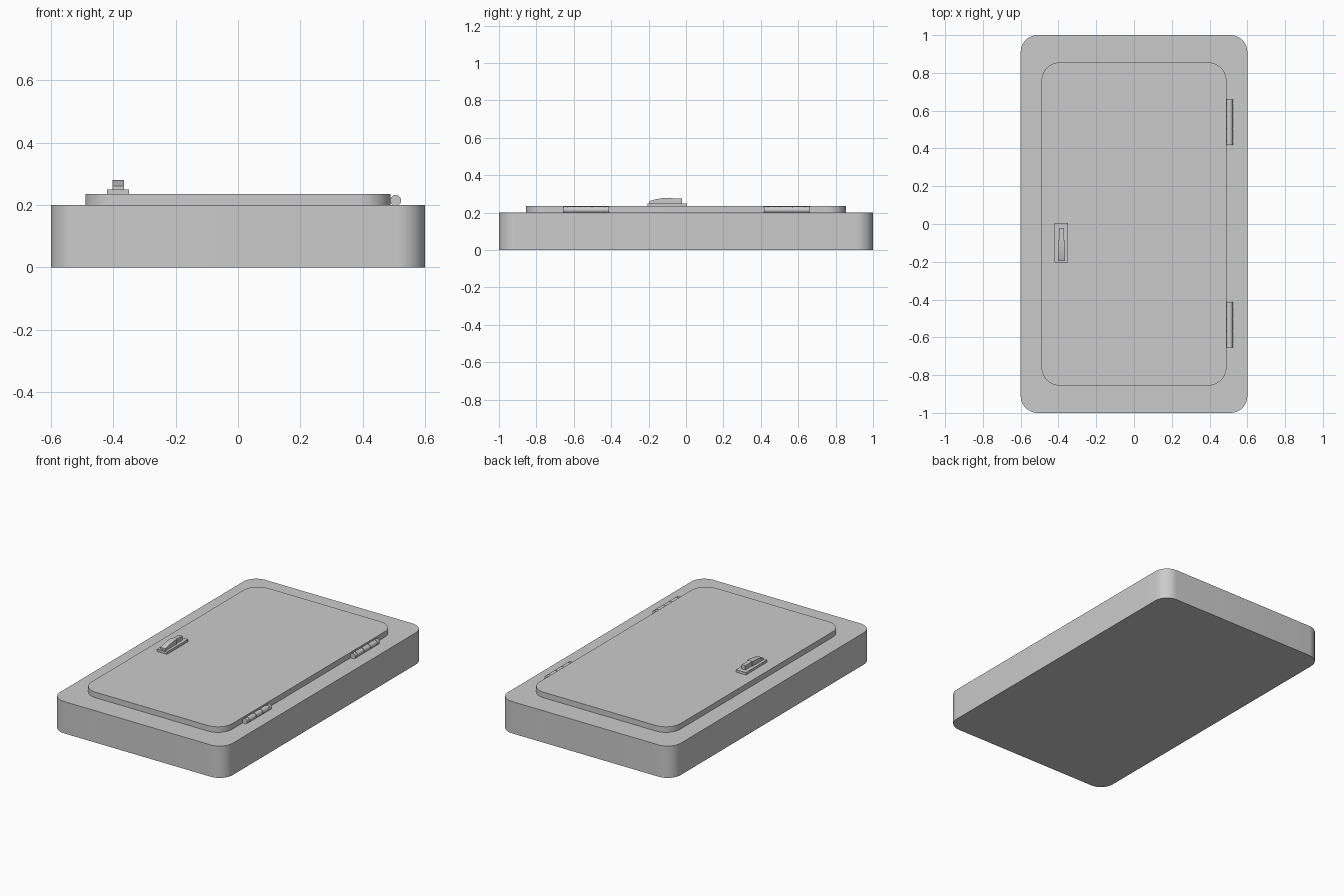
import bpy, bmesh, math

cube = bpy.data.objects.get("Cube")
if cube:
    bpy.data.objects.remove(cube, do_unlink=True)

grey = bpy.data.materials.new("plain_grey")
grey.use_nodes = True
GREY = (0.6, 0.6, 0.6, 1)
grey.diffuse_color = GREY
grey.node_tree.nodes["Principled BSDF"].inputs["Base Color"].default_value = GREY


def prism(name, points, offset):
    """Extrude a closed 3D outline along an offset vector."""
    bm = bmesh.new()
    face = bm.faces.new([bm.verts.new(p) for p in points])
    out = bmesh.ops.extrude_face_region(bm, geom=[face])
    verts = [g for g in out["geom"] if isinstance(g, bmesh.types.BMVert)]
    bmesh.ops.translate(bm, verts=verts, vec=offset)
    bmesh.ops.recalc_face_normals(bm, faces=bm.faces)
    mesh = bpy.data.meshes.new(name)
    bm.to_mesh(mesh)
    bm.free()
    mesh.materials.append(grey)
    obj = bpy.data.objects.new(name, mesh)
    bpy.context.collection.objects.link(obj)
    bpy.ops.object.select_all(action="DESELECT")
    obj.select_set(True)
    bpy.context.view_layer.objects.active = obj
    bpy.ops.object.shade_smooth_by_angle(angle=math.radians(25))
    return obj


def rounded_slab(name, half_x, half_y, radius, z0, z1, steps=12):
    points = []
    for quarter, (sx, sy) in enumerate([(1, 1), (-1, 1), (-1, -1), (1, -1)]):
        for i in range(steps + 1):
            a = (quarter + i / steps) * math.pi / 2
            points.append((sx * (half_x - radius) + radius * math.cos(a),
                           sy * (half_y - radius) + radius * math.sin(a), z0))
    return prism(name, points, (0, 0, z1 - z0))


def block(name, x0, x1, y0, y1, z0, z1):
    return prism(name, [(x0, y0, z0), (x1, y0, z0), (x1, y1, z0), (x0, y1, z0)],
                 (0, 0, z1 - z0))


def rod(name, x, z, radius, y0, y1, sides=32):
    ring = [i * 2 * math.pi / sides for i in range(sides)]
    return prism(name, [(x + radius * math.cos(a), y0, z + radius * math.sin(a))
                        for a in ring], (0, y1 - y0, 0))


# Cabinet body and door panel
rounded_slab("cabinet_body", 0.6, 1.0, 0.09, 0, 0.2)
rounded_slab("door_panel", 0.49, 0.856, 0.1, 0.2, 0.235)

# Hinges: alternating knuckles on a slightly thinner pin
for label, y0 in (("front", -0.655), ("back", 0.417)):
    length = 0.242
    rod(label + "_hinge_pin", 0.506, 0.215, 0.015, y0, y0 + length)
    for i, (a, b) in enumerate([(0, 0.08), (0.1, 0.36), (0.38, 0.62),
                                (0.64, 0.9), (0.92, 1)]):
        rod(f"{label}_hinge_knuckle_{i + 1}", 0.506, 0.215, 0.0175,
            y0 + a * length, y0 + b * length)

# Latch: plate, wide grip and narrow tongue
block("latch_plate", -0.42, -0.35, -0.205, 0.005, 0.235, 0.25)
grip = [(-0.195, 0.25), (-0.195, 0.262), (-0.165, 0.271), (-0.125, 0.278),
        (-0.088, 0.28), (-0.088, 0.25)]
prism("latch_grip", [(-0.402, y, z) for y, z in grip], (0.036, 0, 0))
tongue = [(-0.09, 0.25), (-0.09, 0.279), (-0.06, 0.276), (-0.022, 0.276), (-0.022, 0.25)]
prism("latch_tongue", [(-0.396, y, z) for y, z in tongue], (0.025, 0, 0))
